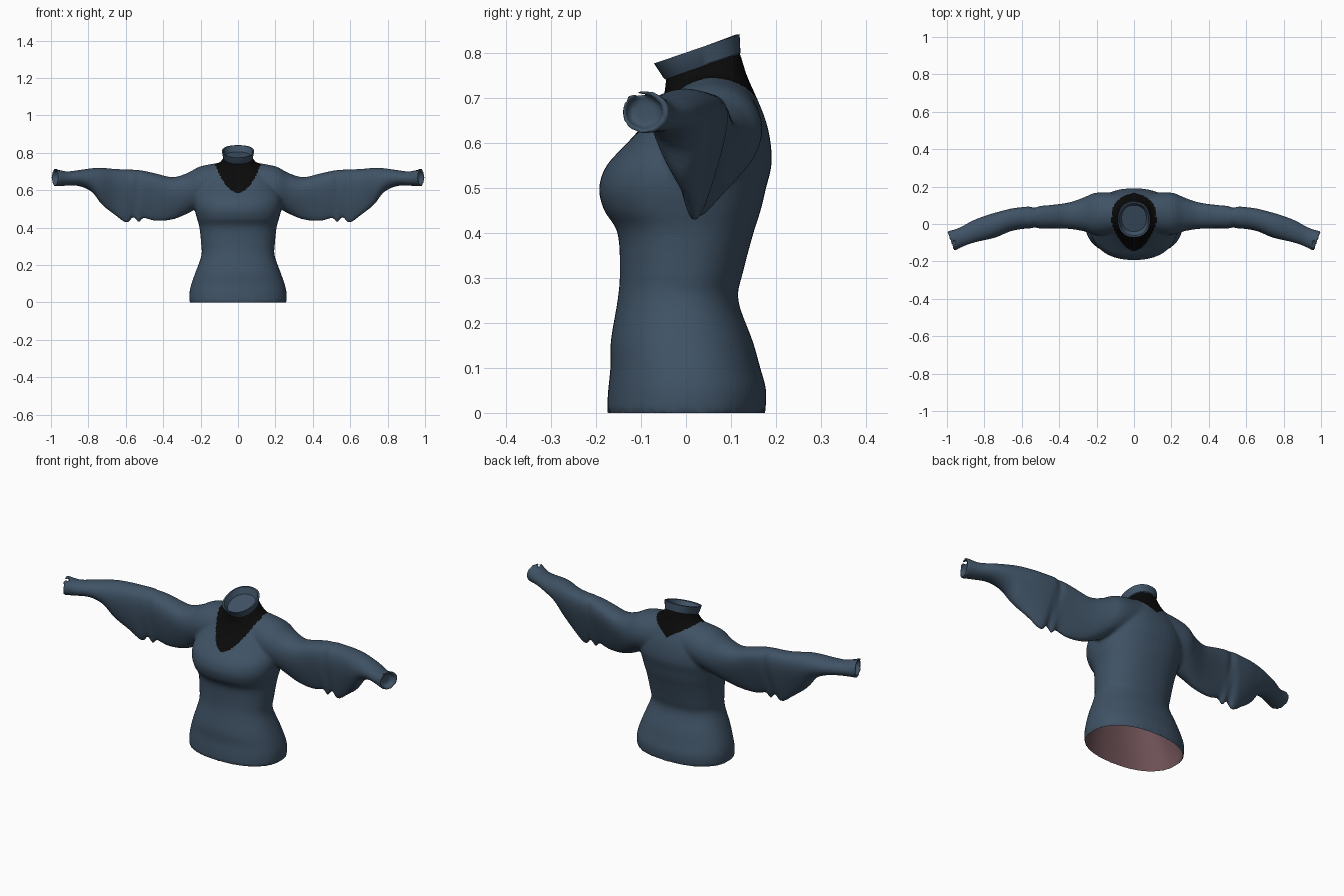
import bpy, bmesh, math
from mathutils import Vector

if "Cube" in bpy.data.objects:
    bpy.data.objects.remove(bpy.data.objects["Cube"])


def material(name, rgb):
    m = bpy.data.materials.new(name)
    m.diffuse_color = (*rgb, 1)
    m.use_nodes = True
    m.node_tree.nodes["Principled BSDF"].inputs["Base Color"].default_value = m.diffuse_color
    return m


BLUE = material("slate_blue_cloth", (0.05, 0.085, 0.13))
BLACK = material("black_yoke", (0.003, 0.003, 0.003))
LINING = material("dusty_rose_lining", (0.15, 0.08, 0.09))
N = 48


def spline(rows, steps=4):
    """Catmull-Rom interpolation through rows of section values."""
    out = []
    for i in range(len(rows) - 1):
        p = [rows[max(0, min(len(rows) - 1, i + k))] for k in (-1, 0, 1, 2)]
        for s in range(steps):
            t = s / steps
            out.append([b + 0.5 * t * (c - a + t * (2*a - 5*b + 4*c - d + t * (3*(b - c) + d - a)))
                        for a, b, c, d in zip(*p)])
    return out + [list(rows[-1])]


def loft(bm, rings):
    """Skin closed rings and cap both ends."""
    vs = [[bm.verts.new(p) for p in r] for r in rings]
    for a, b in zip(vs, vs[1:]):
        for i in range(len(a)):
            j = (i + 1) % len(a)
            bm.faces.new((a[i], a[j], b[j], b[i]))
    bm.faces.new(vs[0][::-1])
    bm.faces.new(vs[-1])


def spow(v, e):
    return math.copysign(abs(v) ** e, v)


def torso_ring(hw, yf, yb, zf, zb, s=1.0):
    """Slightly squared oval, with separate front and back heights."""
    pts = []
    for i in range(N):
        a = math.tau * i / N
        c, d = spow(math.cos(a), 0.88), spow(math.sin(a), 0.88)
        pts.append(Vector((hw * s * c, (yf + yb) / 2 + (yb - yf) / 2 * s * d,
                           (zf + zb) / 2 + (zb - zf) / 2 * d)))
    return pts


def sleeve_ring(x, zt, zb, yf, yb, hang, slant, side, s=1.0):
    """Teardrop section, narrowing towards the hanging bottom edge."""
    pts = []
    w, h = (yb - yf) / 2, (zt - zb) / 2
    for i in range(N):
        a = math.tau * i / N
        up, sd = math.cos(a) * s, math.sin(a) * s
        low = (1 - up) / 2
        y = (yf + yb) / 2 + w * sd * (1 - hang * 0.55 * low) - hang * 0.02 * low
        z = (zt + zb) / 2 + h * up + hang * h * 0.22 * (1 - up * up)
        pts.append(Vector((side * (x + slant * sd), y, z)))
    return pts


def finish(bm, name, mats):
    me = bpy.data.meshes.new(name)
    bm.to_mesh(me)
    bm.free()
    for m in mats:
        me.materials.append(m)
    ob = bpy.data.objects.new(name, me)
    bpy.context.collection.objects.link(ob)
    return ob


# torso sections: half width, front y, back y, front z, back z
TORSO = [
    (0.260, -0.176, 0.176, 0.0, 0.0), (0.260, -0.173, 0.178, 0.05, 0.05),
    (0.249, -0.168, 0.165, 0.10, 0.10), (0.228, -0.167, 0.148, 0.16, 0.16),
    (0.196, -0.152, 0.116, 0.25, 0.25), (0.197, -0.147, 0.126, 0.31, 0.31),
    (0.206, -0.152, 0.150, 0.40, 0.40), (0.220, -0.182, 0.166, 0.45, 0.45),
    (0.232, -0.193, 0.178, 0.50, 0.50), (0.236, -0.176, 0.190, 0.55, 0.55),
    (0.225, -0.130, 0.188, 0.60, 0.60), (0.200, -0.086, 0.177, 0.65, 0.65),
    (0.155, -0.052, 0.157, 0.70, 0.70), (0.105, -0.046, 0.135, 0.725, 0.75),
    (0.076, -0.045, 0.120, 0.745, 0.80)]
# sleeve sections: x, top z, bottom z, front y, back y, hang, end slant
SLEEVE = [
    (0.08, 0.750, 0.53, -0.045, 0.165, 0.0, 0), (0.20, 0.728, 0.51, -0.060, 0.172, 0.1, 0),
    (0.27, 0.692, 0.475, -0.045, 0.155, 0.4, 0), (0.35, 0.670, 0.443, -0.036, 0.137, 0.8, 0),
    (0.44, 0.690, 0.435, -0.034, 0.127, 1.0, 0), (0.505, 0.704, 0.450, -0.034, 0.120, 1.0, 0),
    (0.530, 0.708, 0.426, -0.026, 0.108, 1.0, 0), (0.560, 0.710, 0.455, -0.034, 0.117, 1.0, 0),
    (0.595, 0.711, 0.424, -0.036, 0.114, 1.0, 0), (0.66, 0.714, 0.468, -0.048, 0.104, 0.9, 0),
    (0.73, 0.720, 0.525, -0.075, 0.080, 0.6, 0), (0.78, 0.718, 0.590, -0.084, 0.055, 0.2, 0),
    (0.85, 0.708, 0.622, -0.096, 0.020, 0.0, 0.01), (0.92, 0.701, 0.624, -0.117, -0.020, 0.0, 0.015),
    (0.982, 0.718, 0.620, -0.146, -0.040, 0.0, 0.018)]

# bodice: torso and both sleeves fused into one cloth surface
bm = bmesh.new()
loft(bm, [torso_ring(*r) for r in spline(TORSO)])
for side in (-1, 1):
    rings = [sleeve_ring(*r, side) for r in spline(SLEEVE)]
    end = SLEEVE[-1]
    rings.append(sleeve_ring(*end, side, 0.78))
    rings.append(sleeve_ring(end[0] - 0.03, *end[1:], side, 0.74))  # hollow cuff
    loft(bm, rings)
bmesh.ops.recalc_face_normals(bm, faces=bm.faces)
rough = finish(bm, "bodice_rough", [])
rm = rough.modifiers.new("fuse", 'REMESH')
rm.mode, rm.voxel_size = 'VOXEL', 0.008
sm = rough.modifiers.new("soften", 'SMOOTH')
sm.factor, sm.iterations = 0.5, 4
bpy.context.view_layer.update()
fused = bpy.data.meshes.new_from_object(rough.evaluated_get(bpy.context.evaluated_depsgraph_get()))
bpy.data.objects.remove(rough)

bm = bmesh.new()
bm.from_mesh(fused)
bm.normal_update()
# open the hem
bmesh.ops.delete(bm, geom=[f for f in bm.faces if f.normal.z < -0.6
                           and f.calc_center_median().z < 0.02], context='FACES')
for v in bm.verts:
    if v.is_boundary:
        v.co.z = 0
# pointed black yoke around the neck, front and back
for f in bm.faces:
    c = f.calc_center_median()
    u = abs(c.x) / 0.122
    limit = 0.585 + 0.15 * u * u if c.y < 0.04 else 0.675 + 0.07 * u
    f.material_index = 1 if u < 1 and c.z > limit else 0
    f.smooth = True
finish(bm, "bodice", [BLUE, BLACK])

# lining visible through the hem
bm = bmesh.new()
loft(bm, [torso_ring(*r, 0.98) for r in spline(TORSO[:12], 2)])
bmesh.ops.recalc_face_normals(bm, faces=bm.faces)
bmesh.ops.delete(bm, geom=[f for f in bm.faces if len(f.verts) > 4
                           and f.calc_center_median().z < 0.01], context='FACES')
bmesh.ops.reverse_faces(bm, faces=bm.faces)
for f in bm.faces:
    f.smooth = True
finish(bm, "lining", [LINING])

# standing collar, tilted up to the back, with a recessed inside
bm = bmesh.new()
loft(bm, [torso_ring(*r) for r in (
    (0.072, -0.042, 0.114, 0.738, 0.792), (0.079, -0.050, 0.121, 0.744, 0.800),
    (0.086, -0.071, 0.119, 0.776, 0.841), (0.078, -0.061, 0.110, 0.776, 0.840),
    (0.066, -0.040, 0.100, 0.755, 0.805))])
bmesh.ops.recalc_face_normals(bm, faces=bm.faces)
collar = finish(bm, "collar", [BLUE])
bpy.context.view_layer.objects.active = collar
collar.select_set(True)
bpy.ops.object.shade_smooth_by_angle(angle=math.radians(35))
